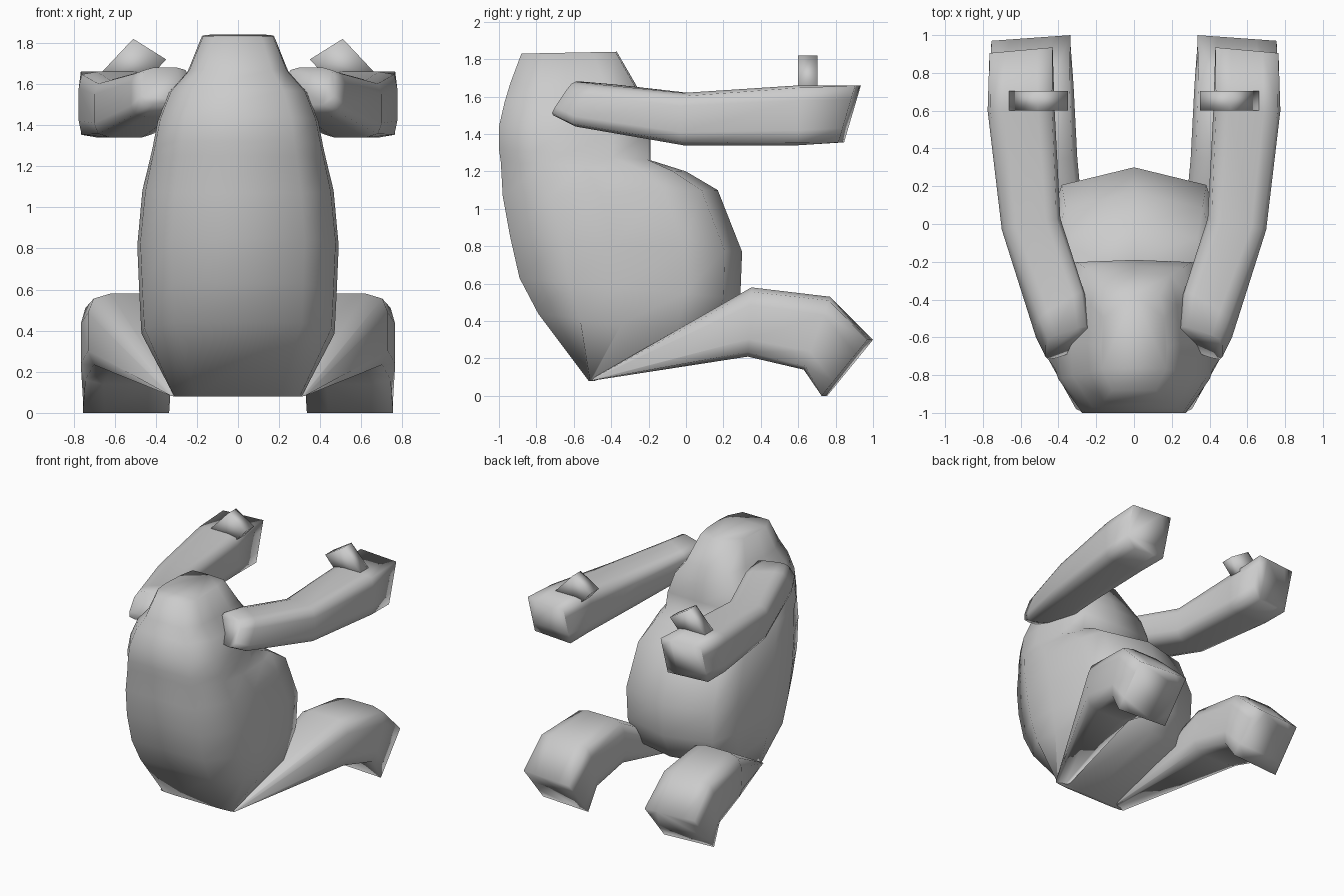
import bpy, bmesh, math

if "Cube" in bpy.data.objects:
    bpy.data.objects.remove(bpy.data.objects["Cube"])


def loft(name, rings):
    """Skin rings: (section, low point yz, high point yz, x_min, x_max, skew)."""
    bm = bmesh.new()
    loops = []
    for section, a, b, x0, x1, skew in rings:
        loop = []
        for u, v in section:
            t = (v + 1) / 2
            loop.append(bm.verts.new(((x0 + x1) / 2 + u * (x1 - x0) / 2,
                                      a[0] + t * (b[0] - a[0]) - skew * u,
                                      a[1] + t * (b[1] - a[1]))))
        loops.append(loop)
    n = len(loops[0])
    for p, q in zip(loops, loops[1:]):
        for i in range(n):
            j = (i + 1) % n
            bm.faces.new((p[i], p[j], q[j], q[i]))
    bm.faces.new(loops[0][::-1])
    bm.faces.new(loops[-1])
    bmesh.ops.recalc_face_normals(bm, faces=bm.faces)
    mesh = bpy.data.meshes.new(name)
    bm.to_mesh(mesh)
    bm.free()
    ob = bpy.data.objects.new(name, mesh)
    bpy.context.collection.objects.link(ob)
    return ob


def smooth(ob):
    bpy.ops.object.select_all(action='DESELECT')
    ob.select_set(True)
    bpy.context.view_layer.objects.active = ob
    bpy.ops.object.shade_smooth()


def squarish(d, c=0.5):
    return [(1, -c), (1, c), (d, d), (c, 1), (-c, 1), (-d, d),
            (-1, c), (-1, -c), (-d, -d), (-c, -1), (c, -1), (d, -d)]


def body(corner):
    """Torso section: flat back, front pointed or flat depending on corner."""
    half = [(.66, -1), (.97, -.55), (1, -.1), (.93, .5), (.78, corner)]
    return half + [(0, 1)] + [(-u, v) for u, v in reversed(half)]


# torso
belly, chest = body(.85), body(.97)
torso = loft("torso", [(s, a, b, -w, w, 0) for s, a, b, w in [
    (belly, (-.52, .08), (-.49, .08), .31),
    (belly, (-.79, .44), (.20, .32), .47),
    (belly, (-.89, .63), (.29, .52), .48),
    (belly, (-.94, .85), (.30, .77), .49),
    (belly, (-.98, 1.07), (.17, 1.10), .465),
    (belly, (-.99, 1.25), (.00, 1.20), .43),
    (chest, (-1.0, 1.32), (-.19, 1.26), .415),
    (chest, (-1.0, 1.44), (-.19, 1.40), .39),
    (chest, (-.97, 1.57), (-.22, 1.55), .335),
    (chest, (-.94, 1.67), (-.26, 1.65), .245),
    (chest, (-.88, 1.83), (-.37, 1.84), .175),
]])

# arms reaching to +y
box, soft = squarish(1), squarish(.87)
arm = loft("arm", [
    (soft, (-.69, 1.50), (-.57, 1.68), .24, .47, .04),
    (soft, (-.55, 1.44), (-.42, 1.665), .26, .52, .08),
    (soft, (0, 1.34), (0, 1.62), .39, .70, .03),
    (squarish(.92), (.60, 1.34), (.60, 1.66), .42, .775, 0),
    (box, (.83, 1.355), (.92, 1.66), .43, .765, .015),
])

# legs tapering into the hips
leg = loft("leg", [
    (soft, (-.51, .08), (-.49, .10), .22, .33, 0),
    (soft, (.33, .21), (.35, .58), .30, .73, 0),
    (squarish(.9), (.63, .14), (.77, .53), .32, .765, 0),
    (box, (.74, .0), (.985, .30), .335, .755, .015),
])

# thumbs leaning inward on top of the hands
bpy.ops.mesh.primitive_cube_add(size=2)
thumb = bpy.context.object
thumb.name = "thumb"
for v in thumb.data.vertices:
    x, y, z = v.co
    top = (.43 + .08 * x, 1.77 + .05 * x)
    base = (.56 + .11 * x, 1.63 + .02 * x)
    px, pz = top if z > 0 else base
    v.co = (px, .652 + .052 * y, pz)

for ob in (arm, leg, thumb):
    m = ob.modifiers.new("mirror", 'MIRROR')
    m.use_mirror_merge = False
for ob in (torso, arm, leg, thumb):
    smooth(ob)
